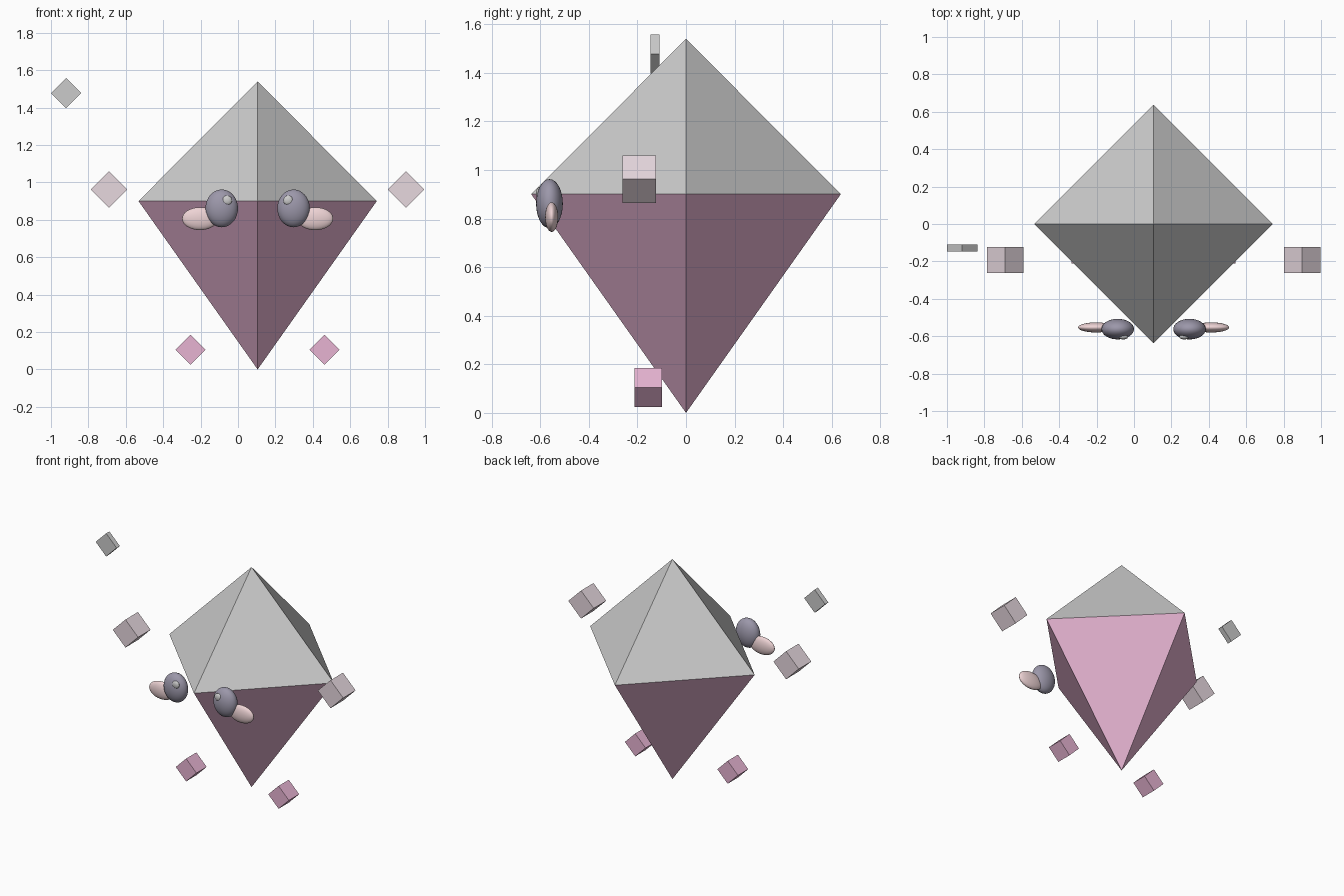
import bpy
from math import radians

if "Cube" in bpy.data.objects:
    bpy.data.objects.remove(bpy.data.objects["Cube"])

CX = 0.105  # symmetry plane of the figure


def paint(obj, name, rgb):
    if rgb is None:
        return
    mat = bpy.data.materials.get(name) or bpy.data.materials.new(name)
    mat.diffuse_color = (*rgb, 1)
    mat.use_nodes = True
    mat.node_tree.nodes["Principled BSDF"].inputs["Base Color"].default_value = mat.diffuse_color
    obj.data.materials.append(mat)


def pyramid(name, z0, z1, r_bottom, r_top, color=None):
    bpy.ops.mesh.primitive_cone_add(vertices=4, radius1=r_bottom, radius2=r_top,
                                    depth=z1 - z0, end_fill_type='NOTHING',
                                    location=(CX, 0, (z0 + z1) / 2))
    obj = bpy.context.object
    obj.name = name
    paint(obj, name, color)


def diamond(name, loc, half_diagonal, depth, color=None, mat="diamond"):
    side = half_diagonal * 2 ** 0.5
    bpy.ops.mesh.primitive_cube_add(size=1, location=loc, rotation=(0, radians(45), 0))
    obj = bpy.context.object
    obj.name = name
    obj.scale = (side, depth, side)
    paint(obj, mat, color)


def ellipsoid(name, loc, radii, color=None, mat="ball"):
    bpy.ops.mesh.primitive_uv_sphere_add(segments=32, ring_count=16, radius=1, location=loc)
    obj = bpy.context.object
    obj.name = name
    obj.scale = radii
    bpy.ops.object.shade_smooth()
    paint(obj, mat, color)


# Body: grey upper and pink lower four-sided pyramids
PINK = (0.8, 0.456, 0.65)
pyramid("upper_body", 0.90, 1.54, 0.637, 0)
pyramid("lower_body", 0.0, 0.90, 0, 0.637, PINK)

# Mirrored face parts, hands and feet
for side, s in (("left", -1), ("right", 1)):
    ellipsoid(side + "_eye", (CX + s * 0.192, -0.562, 0.861), (0.087, 0.055, 0.101),
              (0.33, 0.31, 0.40), "eye")
    ellipsoid(side + "_eye_glint", (CX + s * 0.163, -0.604, 0.904), (0.026, 0.013, 0.026))
    ellipsoid(side + "_cheek", (CX + s * 0.308, -0.553, 0.806), (0.096, 0.027, 0.061),
              (0.85, 0.65, 0.66), "cheek")
    diamond(side + "_hand", (CX + s * 0.794, -0.192, 0.962), 0.098, 0.138,
            (0.8, 0.69, 0.74), "hand")
    diamond(side + "_foot", (CX + s * 0.358, -0.156, 0.105), 0.08, 0.113, PINK, "foot")

# Small floating tile on one side
diamond("floating_tile", (-0.919, -0.128, 1.477), 0.081, 0.036)
